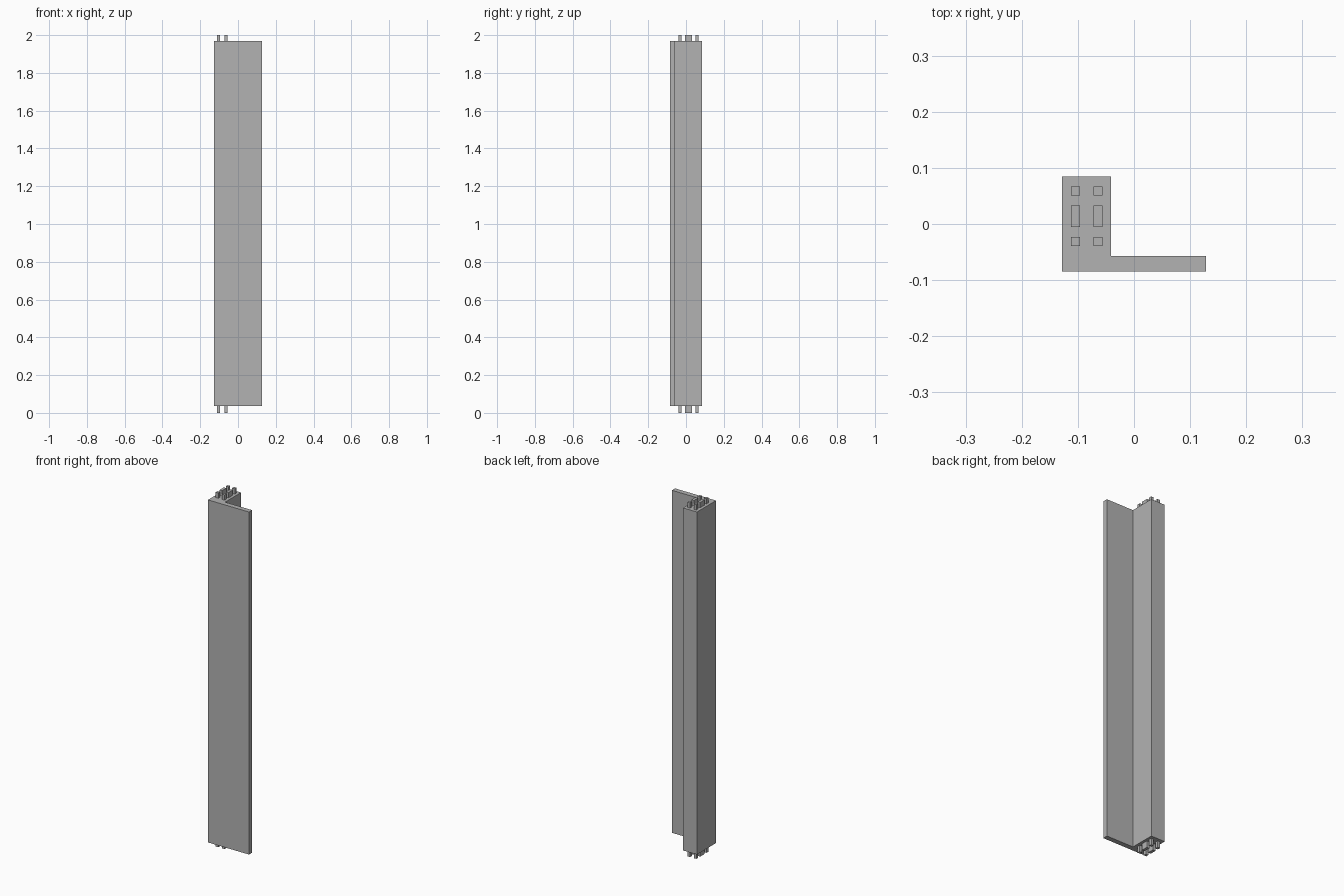
import bpy
import bmesh

cube = bpy.data.objects.get("Cube")
if cube:
    bpy.data.objects.remove(cube, do_unlink=True)

grey = bpy.data.materials.new("plain grey")
grey.use_nodes = True
colour = (0.45, 0.45, 0.45, 1)
grey.diffuse_color = colour
grey.node_tree.nodes["Principled BSDF"].inputs["Base Color"].default_value = colour

BOTTOM, TOP = 0.036, 1.97


def extrude_profile(name, points, z0, z1):
    """Upright prism from a counter-clockwise outline."""
    bm = bmesh.new()
    face = bm.faces.new([bm.verts.new((x, y, z0)) for x, y in points])
    grown = bmesh.ops.extrude_face_region(bm, geom=[face], use_keep_orig=True)
    verts = [v for v in grown["geom"] if isinstance(v, bmesh.types.BMVert)]
    bmesh.ops.translate(bm, verts=verts, vec=(0, 0, z1 - z0))
    bmesh.ops.recalc_face_normals(bm, faces=bm.faces)
    mesh = bpy.data.meshes.new(name)
    bm.to_mesh(mesh)
    bm.free()
    mesh.materials.append(grey)
    obj = bpy.data.objects.new(name, mesh)
    bpy.context.collection.objects.link(obj)
    return obj


def rectangle(x, y, width, depth):
    a, b = width / 2, depth / 2
    return [(x - a, y - b), (x + a, y - b), (x + a, y + b), (x - a, y + b)]


# L-shaped post with its thin front flange
left, right, front, back = -0.128, 0.128, -0.085, 0.085
inner_x, flange_y = -0.041, -0.057
extrude_profile("corner_post", [
    (left, front), (right, front), (right, flange_y),
    (inner_x, flange_y), (inner_x, back), (left, back)], BOTTOM, TOP)

# Connector tabs: two rows of three at each end
for end, z0, z1 in (("bottom", 0, BOTTOM), ("top", TOP, 2)):
    for side, x in (("right", -0.104), ("left", -0.064)):
        for place, y, depth in (("front", -0.031, 0.016),
                                ("middle", 0.014, 0.038),
                                ("back", 0.059, 0.016)):
            extrude_profile(f"{end}_{side}_{place}_tab",
                            rectangle(x, y, 0.016, depth), z0, z1)
